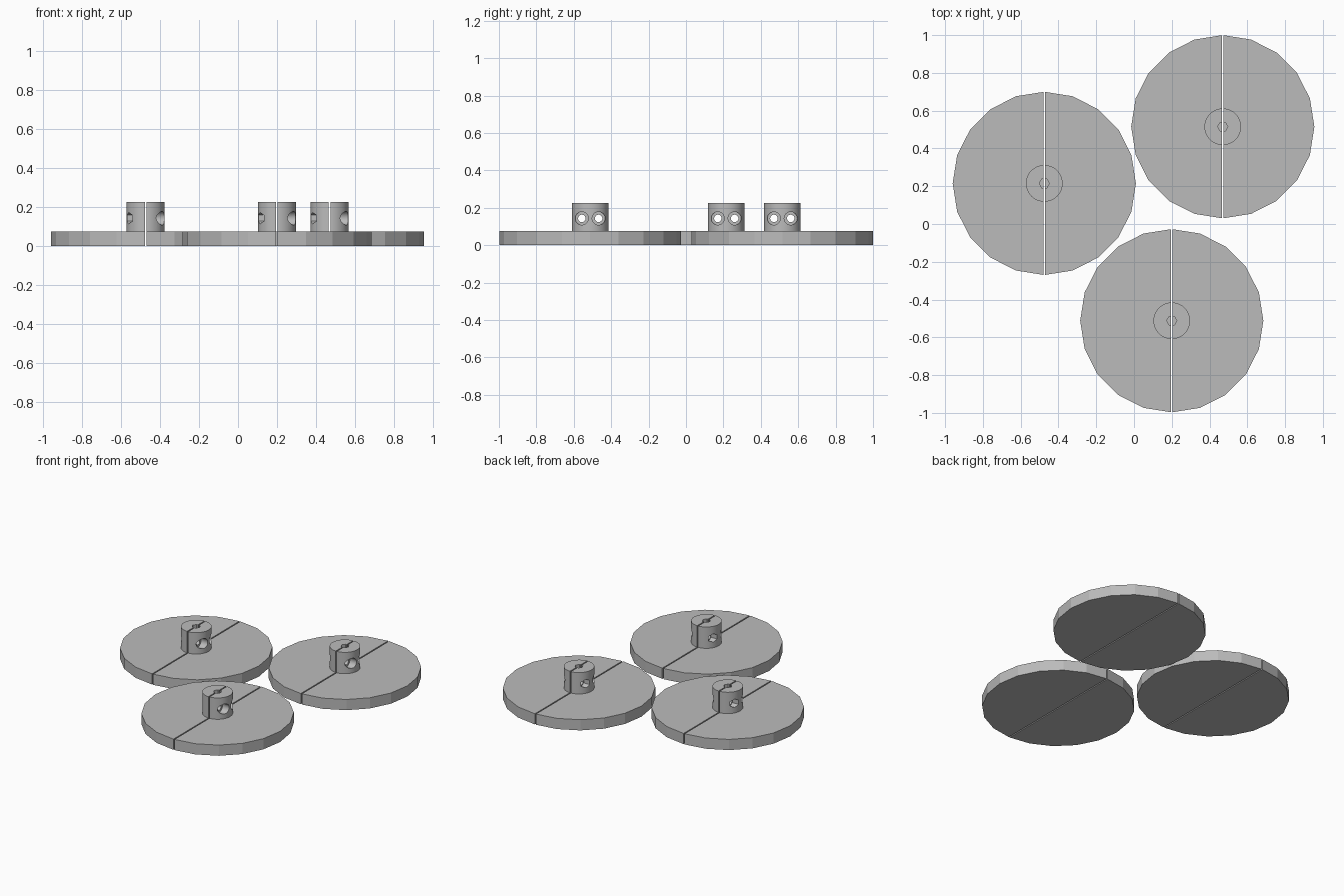
import bpy, bmesh
from math import radians
from mathutils import Matrix

cube = bpy.data.objects.get("Cube")
if cube:
    bpy.data.objects.remove(cube, do_unlink=True)

DISC_R, DISC_H = 0.485, 0.075
HUB_R, TOP = 0.097, 0.225
GAP = 0.008
BOLT_Y, BOLT_Z = 0.045, 0.143

grey = bpy.data.materials.new("plain_grey")
grey.use_nodes = True
colour = (0.5, 0.5, 0.5, 1)
grey.diffuse_color = colour
grey.node_tree.nodes["Principled BSDF"].inputs["Base Color"].default_value = colour


def add_object(name, bm):
    mesh = bpy.data.meshes.new(name)
    bm.to_mesh(mesh)
    bm.free()
    obj = bpy.data.objects.new(name, mesh)
    bpy.context.collection.objects.link(obj)
    return obj


def cylinder(name, sides, radius, start, end, turn=0, along_x=False, offset=(0, 0, 0)):
    """Cylinder from start to end along z, or along x."""
    bm = bmesh.new()
    bmesh.ops.create_cone(bm, cap_ends=True, segments=sides, radius1=radius,
                          radius2=radius, depth=end - start)
    move = Matrix.Translation((0, 0, (start + end) / 2)) @ Matrix.Rotation(radians(turn), 4, "Z")
    if along_x:
        move = Matrix.Rotation(radians(90), 4, "Y") @ move
    bm.transform(Matrix.Translation(offset) @ move)
    return add_object(name, bm)


def half_space(name, side):
    """Block that removes everything on one side of the split, gap included."""
    bm = bmesh.new()
    bmesh.ops.create_cube(bm, size=2)
    bm.transform(Matrix.Translation((side * (1 - GAP / 2), 0, 0)))
    return add_object(name, bm)


def boolean(obj, other, operation):
    mod = obj.modifiers.new(operation.title(), "BOOLEAN")
    mod.operation = operation
    mod.solver = "EXACT"
    mod.object = other


def baked_mesh(obj):
    graph = bpy.context.evaluated_depsgraph_get()
    mesh = bpy.data.meshes.new_from_object(obj.evaluated_get(graph))
    mesh.materials.clear()
    mesh.materials.append(grey)
    mesh.shade_smooth()
    mesh.set_sharp_from_angle(angle=radians(16))
    return mesh


# Wheel body: faceted disc with a round hub
body = cylinder("wheel_body", 20, DISC_R, 0, DISC_H)
hub = cylinder("hub", 48, HUB_R, DISC_H / 2, TOP)
boolean(body, hub, "UNION")

# Shaft socket, bolt holes, round head recesses and hexagonal nut pockets
cutters = [cylinder("shaft_cutter", 6, 0.027, DISC_H / 2, TOP + 0.1, turn=30)]
for y in (-BOLT_Y, BOLT_Y):
    place = dict(along_x=True, offset=(0, y, BOLT_Z))
    cutters.append(cylinder("bolt_cutter", 24, 0.02, -0.2, 0.2, **place))
    cutters.append(cylinder("head_cutter", 24, 0.035, 0.045, 0.2, **place))
    cutters.append(cylinder("nut_cutter", 6, 0.03, -0.2, -0.05, turn=30, **place))
for cutter in cutters:
    boolean(body, cutter, "DIFFERENCE")

# Split the body into two clamping halves
halves = {}
for label, side in (("left", 1), ("right", -1)):
    block = half_space("split_cutter", -side)
    boolean(body, block, "DIFFERENCE")
    halves[label] = baked_mesh(body)
    body.modifiers.remove(body.modifiers[-1])
    bpy.data.objects.remove(block, do_unlink=True)

for helper in cutters + [hub, body]:
    bpy.data.objects.remove(helper, do_unlink=True)

# Three identical wheels laid flat
places = {"west": (-0.475, 0.215), "north": (0.47, 0.515), "south": (0.2, -0.512)}
for spot, (x, y) in places.items():
    for label, mesh in halves.items():
        half = bpy.data.objects.new(f"{spot}_wheel_{label}_half", mesh)
        half.location = (x, y, 0)
        bpy.context.collection.objects.link(half)
